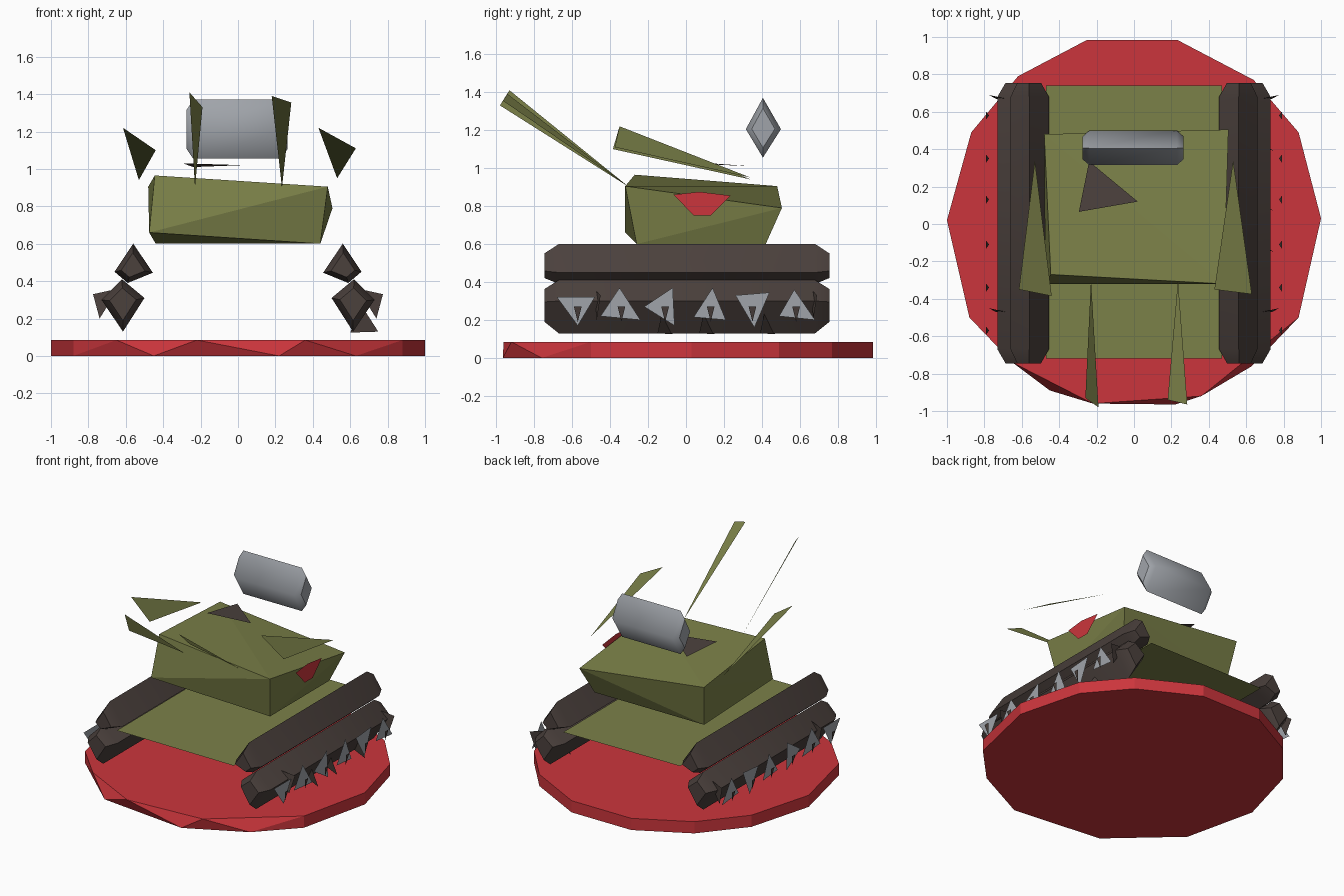
import bpy, bmesh, math

cube = bpy.data.objects.get("Cube")
if cube:
    bpy.data.objects.remove(cube, do_unlink=True)


def material(name, rgb):
    m = bpy.data.materials.new(name)
    m.use_nodes = True
    m.diffuse_color = (*rgb, 1)
    m.node_tree.nodes["Principled BSDF"].inputs["Base Color"].default_value = (*rgb, 1)
    return m


RED = material("red", (0.60, 0.036, 0.045))
OLIVE = material("olive", (0.20, 0.22, 0.066))
BROWN = material("dark brown", (0.07, 0.052, 0.046))
GREY = material("steel grey", (0.35, 0.37, 0.40))


def finish(name, bm, mat, smooth=False):
    bmesh.ops.recalc_face_normals(bm, faces=bm.faces)
    mesh = bpy.data.meshes.new(name)
    bm.to_mesh(mesh)
    bm.free()
    mesh.materials.append(mat)
    ob = bpy.data.objects.new(name, mesh)
    bpy.context.collection.objects.link(ob)
    if smooth:
        bpy.ops.object.select_all(action="DESELECT")
        ob.select_set(True)
        bpy.context.view_layer.objects.active = ob
        bpy.ops.object.shade_smooth_by_angle(angle=math.radians(50))
    return ob


def hull(name, points, mat):
    bm = bmesh.new()
    for p in points:
        bm.verts.new(p)
    bmesh.ops.convex_hull(bm, input=bm.verts)
    return finish(name, bm, mat)


def sheets(name, polygons, mat):
    bm = bmesh.new()
    for poly in polygons:
        bm.faces.new([bm.verts.new(p) for p in poly])
    return finish(name, bm, mat)


def loft(name, rings, mat):
    # closed prism through matching rings of points
    bm = bmesh.new()
    rows = [[bm.verts.new(p) for p in ring] for ring in rings]
    n = len(rows[0])
    for a, b in zip(rows, rows[1:]):
        for i in range(n):
            j = (i + 1) % n
            bm.faces.new((a[i], a[j], b[j], b[i]))
    bm.faces.new(rows[0])
    bm.faces.new(rows[-1])
    return finish(name, bm, mat, smooth=True)


def shrink(section, k):
    cx = sum(p[0] for p in section) / len(section)
    cz = sum(p[1] for p in section) / len(section)
    return [(cx + (a - cx) * k, cz + (b - cz) * k) for a, b in section]


# Round base: upper and lower rims differ at the front
back_rim = [(-0.88, -0.5), (-1, 0.02), (-0.87, 0.49), (-0.62, 0.79), (-0.25, 0.985),
            (0.23, 0.985), (0.64, 0.77), (0.88, 0.49), (1, 0.03), (0.88, -0.5)]
top_rim = back_rim + [(0.36, -0.92), (-0.22, -0.96), (-0.65, -0.74)]
low_rim = back_rim + [(0.63, -0.76), (0.22, -0.965), (-0.45, -0.89)]
hull("base", [(x, y, 0.085) for x, y in top_rim] + [(x, y, 0) for x, y in low_rim], RED)

# Hull deck
sheets("hull_deck", [[(-0.47, -0.72, 0.43), (0.47, -0.72, 0.425),
                      (0.47, 0.74, 0.425), (-0.47, 0.74, 0.43)]], OLIVE)

# Tracks: stacked diamond bars with tapered ends
upper = [(0.56, 0.6), (0.66, 0.45), (0.59, 0.39), (0.455, 0.445)]
lower = [(0.62, 0.41), (0.73, 0.30), (0.615, 0.13), (0.50, 0.31)]
stations = [(-0.745, 0.62), (-0.67, 1), (0.68, 1), (0.755, 0.62)]
for side, label in ((1, "left"), (-1, "right")):
    for part, section in (("upper", upper), ("lower", lower)):
        loft(f"{label}_track_{part}",
             [[(side * x, y, z) for x, z in shrink(section, k)] for y, k in stations], BROWN)

# Turret: skewed block
hull("turret", [(-0.445, -0.27, 0.965), (0.48, -0.32, 0.905), (0.505, 0.505, 0.79),
                (-0.48, 0.48, 0.905), (-0.475, -0.32, 0.66), (0.44, -0.26, 0.6),
                (0.44, 0.42, 0.6), (-0.44, 0.42, 0.6)], OLIVE)

# Gun barrels and side fins
sheets("right_barrel", [[(-0.23, -0.30, 0.90), (-0.26, -0.93, 1.41), (-0.19, -0.98, 1.33)]], OLIVE)
sheets("left_barrel", [[(0.235, -0.30, 0.90), (0.18, -0.94, 1.39), (0.285, -0.965, 1.355)]], OLIVE)
sheets("left_fin", [[(0.53, 0.34, 0.95), (0.43, -0.35, 1.22), (0.63, -0.375, 1.11)]], OLIVE)
sheets("right_fin", [[(-0.53, 0.34, 0.94), (-0.615, -0.35, 1.22), (-0.44, -0.385, 1.10)]], OLIVE)

# Roof hatch and red side badge
sheets("roof_hatch", [[(-0.24, 0.335, 1.01), (-0.295, 0.065, 1.03), (0.02, 0.12, 1.02)]], BROWN)
badge = [(-0.065, 0.86), (0.07, 0.875), (0.235, 0.855), (0.13, 0.75), (0.04, 0.75)]
sheets("side_badge", [[(0.51, y, z) for y, z in badge]], RED)

# Floating stowage roll
diamond = [(0.405, 1.37), (0.50, 1.205), (0.405, 1.055), (0.315, 1.205)]
loft("stowage_roll", [[(x, y, z) for y, z in shrink(diamond, k)]
                      for x, k in ((-0.275, 0.66), (-0.24, 1), (0.23, 1), (0.265, 0.66))], GREY)

# Wheel triangles, hub spikes and axle arms on both sides
wheels = [[(-0.68, 0.32), (-0.48, 0.32), (-0.57, 0.17)],
          [(-0.35, 0.37), (-0.45, 0.22), (-0.24, 0.20)],
          [(-0.07, 0.37), (-0.22, 0.27), (-0.06, 0.17)],
          [(0.14, 0.37), (0.04, 0.215), (0.21, 0.20)],
          [(0.26, 0.33), (0.44, 0.345), (0.36, 0.16)],
          [(0.57, 0.36), (0.49, 0.22), (0.68, 0.20)]]
hubs = [-0.57, -0.34, -0.11, 0.13, 0.35, 0.58]
for side, label in ((1, "left"), (-1, "right")):
    sheets(f"{label}_wheels", [[(side * 0.765, y, z) for y, z in w] for w in wheels], GREY)
    sheets(f"{label}_hub_spikes",
           [[(side * 0.79, y - 0.02, 0.27), (side * 0.79, y + 0.02, 0.27), (side * 0.775, y, 0.19)]
            for y in hubs], BROWN)
    sheets(f"{label}_axle_arms",
           [[(side * 0.64, y, 0.36), (side * 0.775, y + 0.03, 0.33), (side * 0.74, y + 0.01, 0.2)]
            for y in (-0.48, 0.66)], BROWN)

# Lower suspension blades on the left track
sheets("left_suspension_blades",
       [[(0.66, y, 0.27), (0.75, y - 0.03, 0.13), (0.60, y + 0.05, 0.125)]
        for y in (-0.12, 0.10, 0.42)], BROWN)
